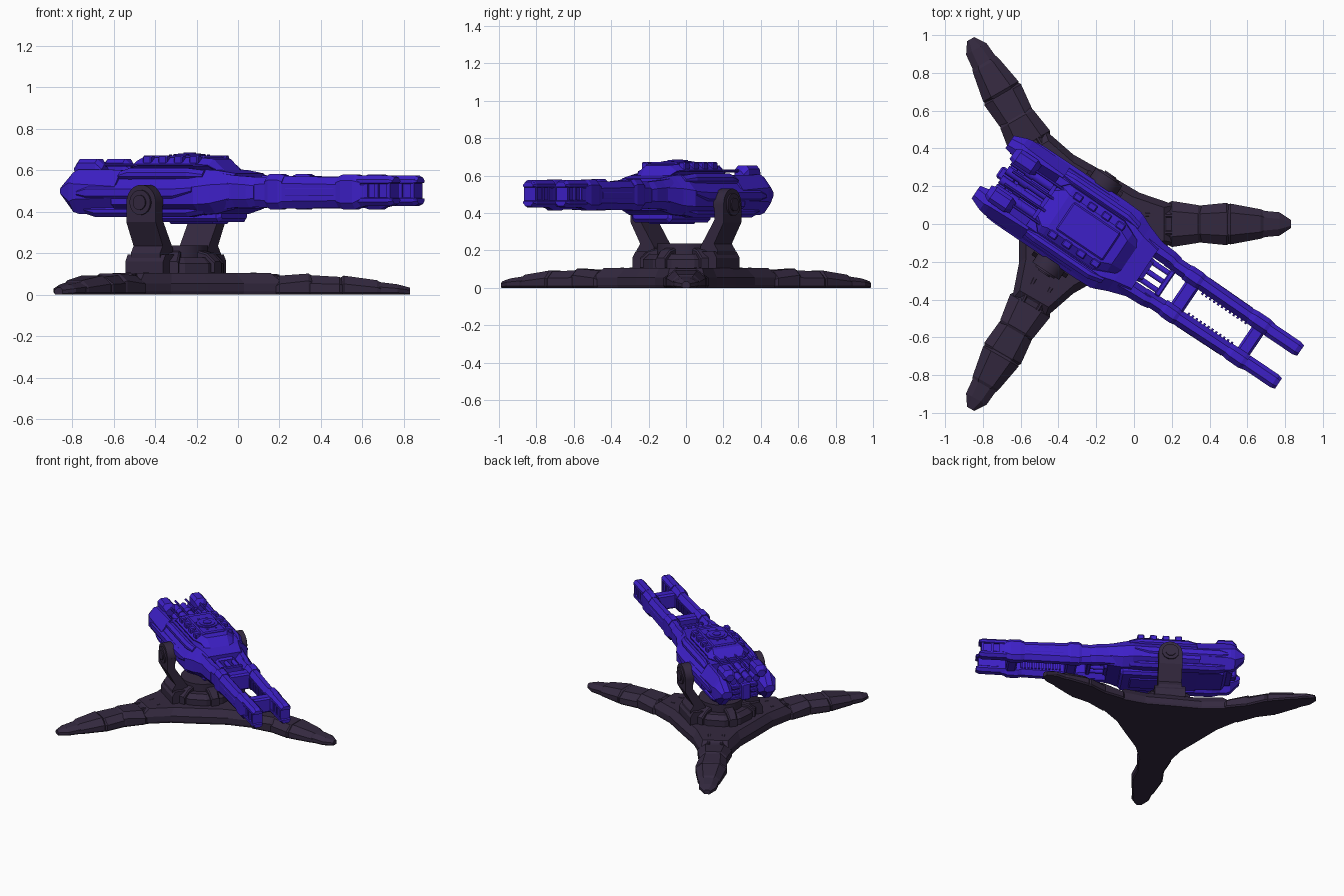
import bpy, bmesh
from math import radians, cos, sin, pi
from mathutils import Matrix, Vector


def material(name, col):
    m = bpy.data.materials.new(name)
    m.diffuse_color = (*col, 1)
    return m


BLUE = material("blue_armour", (0.047, 0.014, 0.57))
DARK = material("dark_metal", (0.034, 0.022, 0.05))
BASE = Matrix.Translation((-0.3, 0, 0))
GUN = BASE @ Matrix.Rotation(radians(-34), 4, 'Z')   # local x = along the barrel


def make(name, rings, mat, M):
    """Skin a list of equal-length point rings and cap both ends."""
    bm = bmesh.new()
    vr = [[bm.verts.new(M @ Vector(p)) for p in r] for r in rings]
    n = len(vr[0])
    for a, b in zip(vr, vr[1:]):
        for i in range(n):
            j = (i + 1) % n
            bm.faces.new((a[i], a[j], b[j], b[i]))
    bm.faces.new(vr[0][::-1])
    bm.faces.new(vr[-1])
    bmesh.ops.recalc_face_normals(bm, faces=bm.faces)
    me = bpy.data.meshes.new(name)
    bm.to_mesh(me)
    bm.free()
    me.materials.append(mat)
    ob = bpy.data.objects.new(name, me)
    bpy.context.collection.objects.link(ob)
    return ob


def ring(u, v0, v1, z0, z1, cv=0.02, cz=0.02, bv=None, bz=None):
    """Chamfered rectangle across the u axis (c = top chamfer, b = bottom)."""
    bv, bz = cv if bv is None else bv, cz if bz is None else bz
    return [(u, a, b) for a, b in (
        (v0 + bv, z0), (v1 - bv, z0), (v1, z0 + bz), (v1, z1 - cz),
        (v1 - cv, z1), (v0 + cv, z1), (v0, z1 - cz), (v0, z0 + bz))]


def loft(name, rows, mat=BLUE, M=GUN):
    return make(name, [ring(*r) for r in rows], mat, M)


def mirrored(name, rows):
    for side, S in (("left", 1), ("right", -1)):
        loft(side + "_" + name, rows, BLUE, GUN @ Matrix.Scale(-1, 4, (0, 1, 0)) if S < 0 else GUN)


def box(name, u0, u1, v0, v1, z0, z1, c=0.01, mat=BLUE):
    d = c
    loft(name, [(u0, v0 + d, v1 - d, z0 + d, z1 - d, c / 2, c / 2), (u0 + d, v0, v1, z0, z1, c, c),
                (u1 - d, v0, v1, z0, z1, c, c), (u1, v0 + d, v1 - d, z0 + d, z1 - d, c / 2, c / 2)], mat)


def cyl(name, p, axis, r, length, mat=BLUE, n=24, M=GUN, r2=None):
    rot = Vector((0, 0, 1)).rotation_difference(Vector(axis)).to_matrix().to_4x4()
    T = M @ Matrix.Translation(p) @ rot
    r2 = r if r2 is None else r2
    ob = make(name, [[(q * cos(2 * pi * (i + .5) / n), q * sin(2 * pi * (i + .5) / n), z) for i in range(n)]
                     for q, z in ((r, 0), (r2, length))], mat, T)
    if n > 12:
        for f in ob.data.polygons:
            f.use_smooth = len(f.vertices) == 4
    return ob


# Three-armed hub plate
outline = []
for k in range(3):
    a = Matrix.Rotation(k * 2 * pi / 3, 3, 'Z')
    for x, y in ((.33, -.165), (.52, -.1), (.52, .1), (.33, .165), (.155, .268)):
        outline.append(a @ Vector((x, y, 0)))
make("hub_plate", [[(p.x * s, p.y * s, z) for p in outline]
                   for s, z in ((.98, 0), (1, .015), (1, .055), (.88, .105))], DARK, BASE)

# Legs: overlapping armour segments
segments = [  # start, end, half-widths, heights
    (.36, .52, .13, .095, .105, .090), (.48, .66, .122, .10, .092, .102),
    (.63, .81, .098, .112, .094, .086), (.79, .99, .108, .078, .092, .07)]
for k in range(3):
    M = BASE @ Matrix.Rotation(k * 2 * pi / 3, 4, 'Z')
    for i, (a, b, wa, wb, za, zb) in enumerate(segments):
        loft(f"leg_{k}_segment_{i}", [
            (a, -wa * .9, wa * .9, .0, za - .012, wa * .45, .04, .01, .01),
            (a + .02, -wa, wa, .0, za, wa * .45, .04, .01, .01),
            (b - .02, -wb, wb, .0, zb, wb * .45, .035, .01, .01),
            (b, -wb * .9, wb * .9, .0, zb - .012, wb * .45, .03, .01, .01)], DARK, M)
    loft(f"leg_{k}_toe", [(.96, -.072, .072, 0, .064, .035, .025, .01, .01),
                          (1.07, -.062, .062, 0, .05, .035, .02, .01, .01),
                          (1.13, -.022, .022, 0, .034, .012, .012, .005, .005)], DARK, M)
    for s in (-1, 1):
        loft(f"leg_{k}_ridge_{s}", [(.36, s * .05 - .012, s * .05 + .012, .08, .108, .005, .005),
                                    (.5, s * .045 - .01, s * .045 + .01, .08, .098, .005, .005)], DARK, M)

# Turntable drum
cyl("turntable_lower", (0, 0, .1), (0, 0, 1), .235, .05, DARK, 12)
cyl("turntable_bevel", (0, 0, .15), (0, 0, 1), .235, .03, DARK, 12, GUN, .2)
cyl("turntable_core", (0, 0, .1), (0, 0, 1), .155, .137, DARK, 32)
for i in range(6):
    a = i * pi / 3
    M = GUN @ Matrix.Rotation(a, 4, 'Z')
    loft(f"turntable_rib_{i}", [(.14, -.035, .035, .1, .215, .008, .008), (.2, -.035, .035, .1, .2, .008, .008),
                                (.245, -.03, .03, .1, .16, .008, .008)], DARK, M)

# Yoke arms with pivot discs
arm = [(.30, .445), (.30, .35), (.238, .235), (.262, .2), (.262, .1), (.15, .1), (.15, .22), (.242, .365), (.242, .445)]
for side, s in (("left", 1), ("right", -1)):
    make(side + "_yoke_arm", [[(u, s * v, z) for v, z in arm] for u in (-.085, .085)], DARK, GUN)
    make(side + "_yoke_foot", [[(u, s * v, z) for v, z in ((.14, .1), (.272, .1), (.272, .16), (.25, .195), (.14, .195))]
                               for u in (-.11, .11)], DARK, GUN)
    for nm, r, v, l in (("pivot_head", .085, .235, .065), ("pivot_ring", .06, .29, .02), ("pivot_cap", .036, .3, .018)):
        cyl(f"{side}_{nm}", (0, s * v, .445), (0, s, 0), r, l, DARK, 28)

# Main body
loft("main_body", [(-.22, -.232, .232, .385, .60, .075, .085, .07, .05), (.26, -.236, .236, .385, .605, .075, .085, .07, .05),
                   (.33, -.205, .205, .39, .60, .065, .07, .06, .05), (.43, -.172, .172, .415, .585, .05, .05, .05, .05)])
loft("rear_deck", [(-.44, -.13, .13, .44, .50), (-.40, -.13, .13, .39, .53), (-.2, -.13, .13, .385, .53)])
mirrored("rear_pod", [(-.54, .12, .2, .475, .525, .02, .015), (-.47, .105, .228, .40, .59, .04, .05),
                      (-.44, .1, .234, .39, .605, .05, .07), (-.2, .1, .234, .387, .602, .06, .08)])
mirrored("rear_top_pod", [(-.49, .085, .15, .58, .63), (-.46, .075, .165, .57, .655), (-.36, .075, .165, .57, .655),
                          (-.33, .09, .15, .57, .625)])
mirrored("cheek_plate", [(-.42, .2, .239, .475, .505, .01, .01), (-.36, .2, .243, .455, .53, .02, .02),
                         (.14, .2, .245, .455, .53, .02, .02), (.25, .2, .241, .48, .535, .02, .02)])
mirrored("upper_strake", [(-.2, .155, .205, .55, .595), (-.14, .15, .21, .55, .61), (.2, .15, .21, .55, .61),
                          (.28, .14, .19, .55, .6)])
mirrored("lower_strake", [(-.4, .13, .205, .39, .43), (-.34, .12, .21, .375, .43), (.2, .12, .21, .375, .43),
                          (.28, .12, .19, .39, .43)])
box("belly_block", -.06, .34, -.13, .13, .35, .42, .018)
box("belly_keel", .0, .27, -.07, .07, .342, .4, .01)

# Rear engine tubes and centre latch
for i, v in enumerate((-.085, -.03, .03, .085)):
    cyl(f"rear_tube_{i}", (-.47, v, .565), (1, 0, 0), .024, .32, BLUE, 14)
    cyl(f"rear_tube_collar_{i}", (-.38, v, .565), (1, 0, 0), .03, .05, BLUE, 14)
    cyl(f"thin_pipe_{i}", (-.44, v * 1.3, .625), (1, 0, 0), .008, .3, BLUE, 8)
box("rear_latch", -.5, -.4, -.035, .035, .42, .55)
for z in (.43, .47, .51):
    box("rear_vent", -.465, -.42, -.1, .1, z - .012, z + .012, .005)

# Roof housing with hatch
loft("roof_housing", [(-.2, -.1, .1, .59, .62), (-.15, -.155, .155, .59, .645, .04, .03),
                      (-.12, -.155, .155, .59, .662, .05, .04), (.2, -.155, .155, .59, .662, .05, .04),
                      (.27, -.125, .125, .59, .655, .05, .035), (.33, -.1, .1, .58, .60, .03, .01)])
box("roof_panel", -.08, .22, -.088, .088, .65, .672, .008)
for nm, r, z, h in (("hatch_ring", .075, .66, .018), ("hatch_lid", .055, .67, .012), ("hatch_knob", .03, .675, .012)):
    cyl(nm, (.08, 0, z), (0, 0, 1), r, h, BLUE, 28)
for i in range(4):
    box(f"roof_clamp_{i}", -.1 + .09 * i, -.05 + .09 * i, -.14, -.1, .63, .672, .006)
    box(f"roof_clamp_far_{i}", -.1 + .09 * i, -.05 + .09 * i, .1, .14, .63, .672, .006)
for i in range(8):
    a = i * pi / 4 + pi / 8
    cyl(f"hatch_bolt_{i}", (.08 + .098 * cos(a), .08 * sin(a), .668), (0, 0, 1), .007, .008, BLUE, 8)

# Twin barrel rails, joined by cross bars
mirrored("barrel_root", [(.36, .075, .178, .41, .585, .03, .04), (.44, .078, .172, .42, .575, .03, .04),
                         (.52, .078, .168, .42, .57, .03, .04), (.56, .07, .16, .425, .565, .03, .04)])
mirrored("barrel_rail", [(.5, .075, .155, .425, .565, .025, .035), (.72, .07, .155, .415, .572, .025, .035),
                         (1.14, .067, .148, .42, .565, .025, .035), (1.2, .067, .14, .43, .56, .025, .03)])
mirrored("rail_collar_rear", [(.62, .068, .155, .42, .575, .025, .03), (.64, .066, .16, .412, .582, .025, .03),
                              (.7, .066, .16, .412, .582, .025, .03), (.72, .068, .155, .42, .575, .025, .03)])
mirrored("rail_collar_front", [(1.03, .066, .15, .42, .57, .025, .03), (1.06, .065, .154, .412, .58, .025, .03),
                               (1.13, .065, .154, .412, .58, .025, .03), (1.17, .067, .145, .43, .57, .025, .03)])
mirrored("muzzle_core", [(1.15, .075, .128, .46, .54, .005, .005), (1.335, .075, .128, .46, .54, .005, .005)])
mirrored("muzzle_top", [(1.15, .065, .145, .535, .576, .02, .02, .004, .004), (1.33, .065, .145, .535, .576, .02, .02, .004, .004),
                        (1.355, .072, .138, .54, .565, .015, .015, .004, .004)])
mirrored("muzzle_bottom", [(1.15, .065, .145, .428, .468, .004, .004, .02, .02), (1.33, .065, .145, .428, .468, .004, .004, .02, .02),
                           (1.355, .072, .138, .438, .463, .004, .004, .015, .015)])
for u in (1.19, 1.25, 1.32):
    mirrored("muzzle_rib", [(u, .068, .141, .44, .565, .01, .01), (u + .02, .068, .141, .44, .565, .01, .01)])
mirrored("rail_side_strip", [(.74, .13, .156, .47, .52, .006, .01), (1.02, .13, .152, .47, .52, .006, .01)])
for i in range(12):
    u = .75 + i * .025
    mirrored("rail_tooth", [(u, .058, .08, .46, .53, .003, .003), (u + .012, .058, .08, .46, .53, .003, .003)])
box("cross_bar_rear", .645, .725, -.09, .09, .43, .555, .012)
box("cross_bar_front", 1.07, 1.145, -.09, .09, .435, .55, .012)

# Breech neck: sloped shroud and recoil bars between the rails
loft("breech_shroud", [(.3, -.09, .09, .42, .6), (.37, -.085, .085, .42, .59), (.45, -.07, .07, .43, .55)])
for i, v in enumerate((-.055, 0, .055)):
    cyl(f"recoil_bar_{i}", (.4, v, .53), (1, 0, 0), .015, .17, BLUE, 12)
    cyl(f"recoil_bar_low_{i}", (.4, v, .46), (1, 0, 0), .015, .17, BLUE, 12)
box("recoil_stop", .545, .575, -.08, .08, .44, .55, .006)
